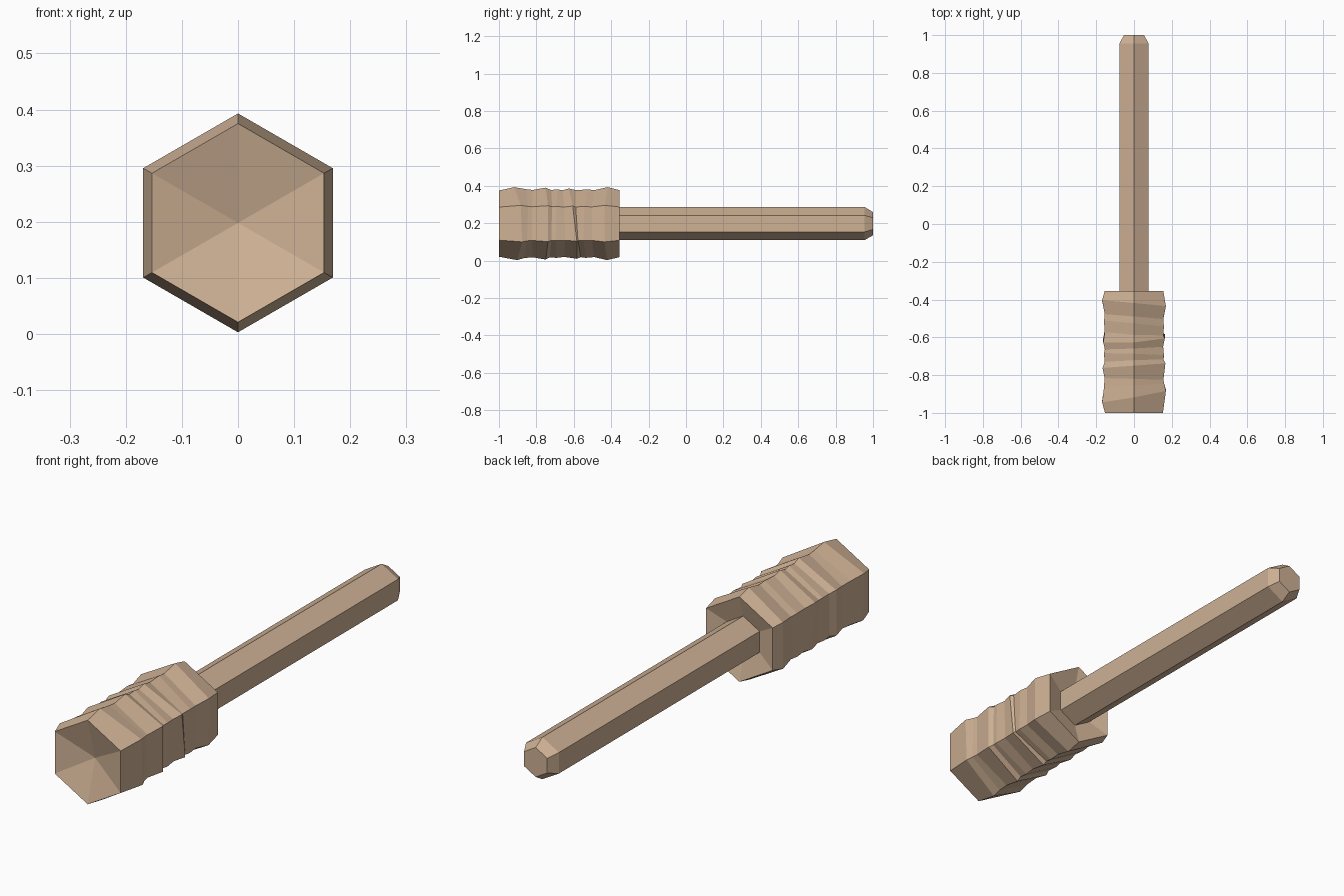
import bpy
import bmesh
import math

cube = bpy.data.objects.get("Cube")
if cube:
    bpy.data.objects.remove(cube, do_unlink=True)

CENTRE_Z = 0.198

wood = bpy.data.materials.new("tan wood")
wood.use_nodes = True
tan = (0.62, 0.44, 0.30, 1)
wood.diffuse_color = tan
wood.node_tree.nodes["Principled BSDF"].inputs["Base Color"].default_value = tan


def hex_bar(name, rings, front_dish, back_dish):
    """Loft hexagons (y, radius, slant in x, slant in z) along y, with dished ends."""
    bm = bmesh.new()
    loops = []
    for y, radius, slant_x, slant_z in rings:
        loop = []
        for i in range(6):
            a = math.radians(90 + 60 * i)
            c, s = math.cos(a), math.sin(a)
            loop.append(bm.verts.new((radius * c, y + slant_x * c + slant_z * s,
                                      CENTRE_Z + radius * s)))
        loops.append(loop)
    for a, b in zip(loops, loops[1:]):
        for i in range(6):
            j = (i + 1) % 6
            bm.faces.new((a[i], a[j], b[j], b[i]))
    # Ends: flat caps, or shallow cones sunk inwards
    for loop, y, dish in ((loops[0], rings[0][0], front_dish),
                          (loops[-1], rings[-1][0], -back_dish)):
        if dish:
            tip = bm.verts.new((0, y + dish, CENTRE_Z))
            for i in range(6):
                bm.faces.new((loop[i], loop[(i + 1) % 6], tip))
        else:
            bm.faces.new(loop)
    bmesh.ops.recalc_face_normals(bm, faces=bm.faces)
    mesh = bpy.data.meshes.new(name)
    bm.to_mesh(mesh)
    bm.free()
    mesh.materials.append(wood)
    obj = bpy.data.objects.new(name, mesh)
    bpy.context.collection.objects.link(obj)
    return obj


# Rough-hewn head with slanted ridges and grooves
hex_bar("head", [
    (-1.0, 0.177, 0, 0),
    (-0.91, 0.195, 0.035, -0.008),
    (-0.86, 0.184, 0.015, 0.005),
    (-0.82, 0.180, -0.005, 0.0),
    (-0.75, 0.192, 0.014, 0.0),
    (-0.725, 0.180, 0.008, 0.004),
    (-0.69, 0.183, -0.006, 0.003),
    (-0.655, 0.178, 0.008, -0.004),
    (-0.605, 0.188, 0.012, -0.022),
    (-0.575, 0.179, -0.010, -0.012),
    (-0.53, 0.183, -0.018, 0.005),
    (-0.49, 0.179, -0.015, 0.0),
    (-0.42, 0.195, -0.018, 0.002),
    (-0.355, 0.179, 0, 0),
], 0.05, 0.05)

# Handle with a chamfered tip
hex_bar("handle", [
    (-0.45, 0.0885, 0, 0),
    (0.955, 0.0885, 0, 0),
    (1.0, 0.062, 0, 0),
], 0, 0)
